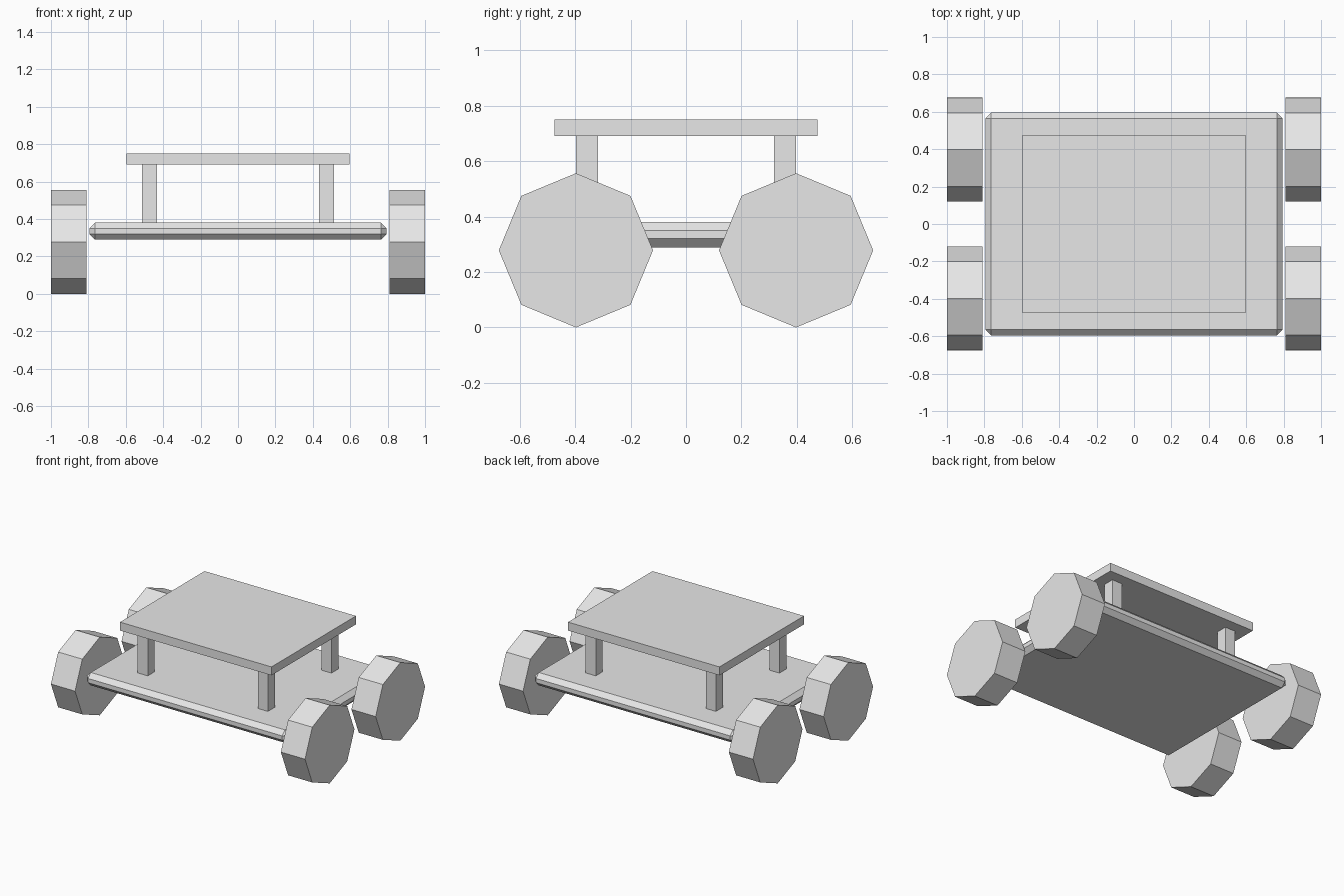
import bpy
import math

default_cube = bpy.data.objects.get("Cube")
if default_cube:
    bpy.data.objects.remove(default_cube, do_unlink=True)

# One light grey for the whole cart
grey = bpy.data.materials.new("light_grey")
grey.use_nodes = True
grey.diffuse_color = (0.8, 0.8, 0.8, 1)
grey.node_tree.nodes["Principled BSDF"].inputs["Base Color"].default_value = grey.diffuse_color


def finish(name):
    obj = bpy.context.object
    obj.name = name
    obj.data.materials.append(grey)
    return obj


def box(name, center, size):
    bpy.ops.mesh.primitive_cube_add(size=1, location=center)
    obj = finish(name)
    obj.scale = size
    bpy.ops.object.transform_apply(location=False, rotation=False, scale=True)
    return obj


# Chamfered deck
deck = box("deck", (0, 0, 0.335), (1.59, 1.19, 0.092))
bevel = deck.modifiers.new("chamfer", "BEVEL")
bevel.width = 0.031
bevel.segments = 1

# Flat roof
box("roof", (0, 0, 0.72), (1.192, 0.95, 0.06))

# Posts and octagonal wheels at each corner
for side, sx in (("left", 1), ("right", -1)):
    for end, sy in (("front", -1), ("back", 1)):
        box(f"{end}_{side}_post", (sx * 0.473, sy * 0.357, 0.535), (0.08, 0.078, 0.312))
        bpy.ops.mesh.primitive_cylinder_add(
            vertices=8, radius=0.278, depth=0.19,
            location=(sx * 0.905, sy * 0.397, 0.278),
            rotation=(0, math.pi / 2, 0))
        finish(f"{end}_{side}_wheel")
